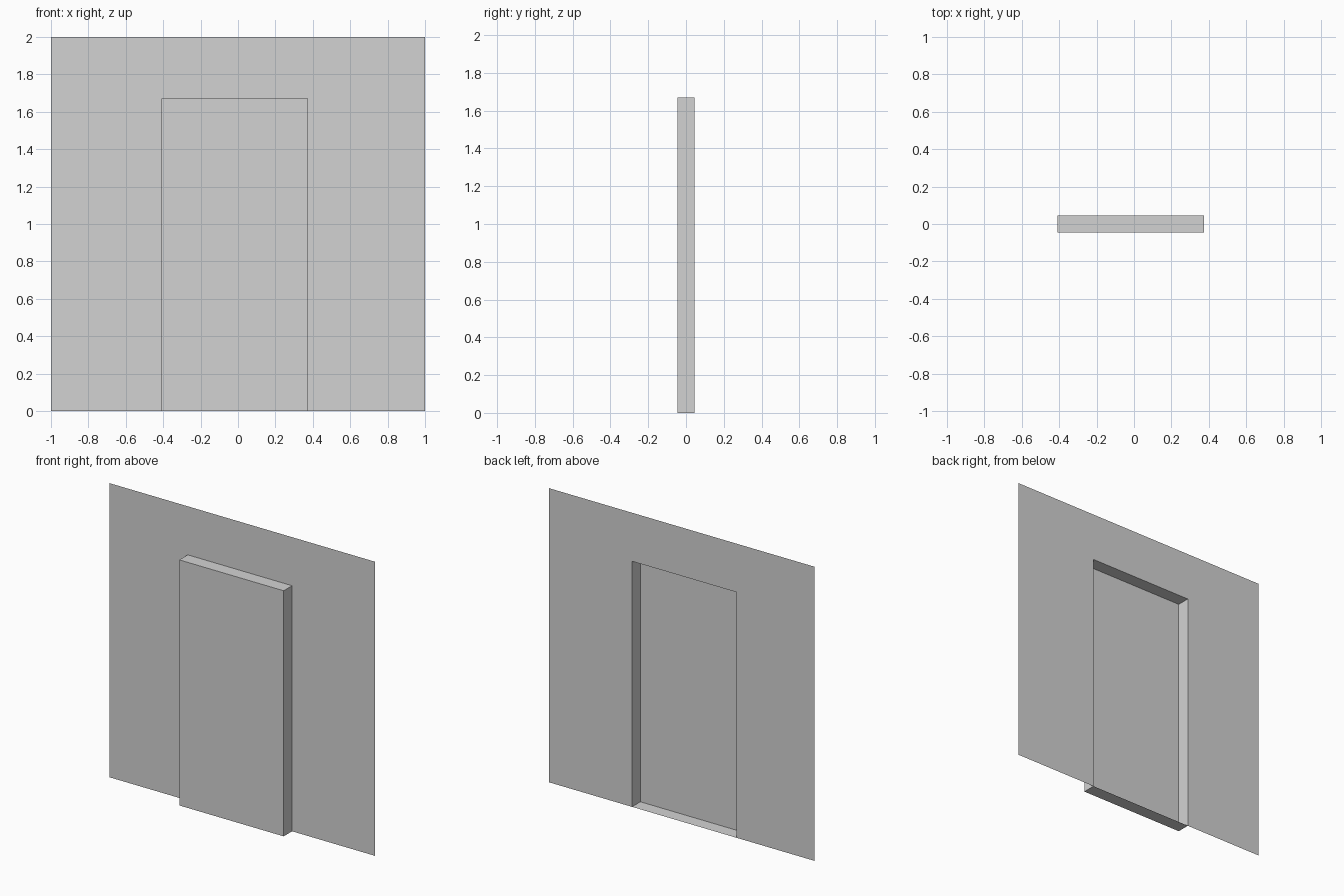
import bpy
import bmesh

cube = bpy.data.objects.get("Cube")
if cube:
    bpy.data.objects.remove(cube, do_unlink=True)

LEFT, RIGHT, TOP = -0.41, 0.375, 1.67   # doorway opening
FRONT, BACK = -0.045, 0.045

grey = bpy.data.materials.new("plain grey")
grey.use_nodes = True
colour = (0.65, 0.65, 0.65, 1)
grey.diffuse_color = colour
grey.node_tree.nodes["Principled BSDF"].inputs["Base Color"].default_value = colour


def finish(bm, name):
    mesh = bpy.data.meshes.new(name)
    bm.to_mesh(mesh)
    bm.free()
    mesh.materials.append(grey)
    obj = bpy.data.objects.new(name, mesh)
    bpy.context.collection.objects.link(obj)


def add_face(bm, points):
    return bm.faces.new([bm.verts.new(p) for p in points])


# Thin wall sheet with a doorway cut up from the floor
bm = bmesh.new()
outline = [(-1, 0), (LEFT, 0), (LEFT, TOP), (RIGHT, TOP),
           (RIGHT, 0), (1, 0), (1, 2), (-1, 2)]
add_face(bm, [(x, BACK, z) for x, z in outline])
finish(bm, "wall")

# Door panel pushed forward, with sill, jambs and head; open at the back
bm = bmesh.new()
opening = [(LEFT, 0), (RIGHT, 0), (RIGHT, TOP), (LEFT, TOP)]
panel = add_face(bm, [(x, FRONT, z) for x, z in opening])
rim = bmesh.ops.extrude_edge_only(bm, edges=panel.edges[:])
rim_verts = [v for v in rim["geom"] if isinstance(v, bmesh.types.BMVert)]
bmesh.ops.translate(bm, verts=rim_verts, vec=(0, BACK - FRONT, 0))
bmesh.ops.recalc_face_normals(bm, faces=bm.faces[:])
finish(bm, "door_recess")
